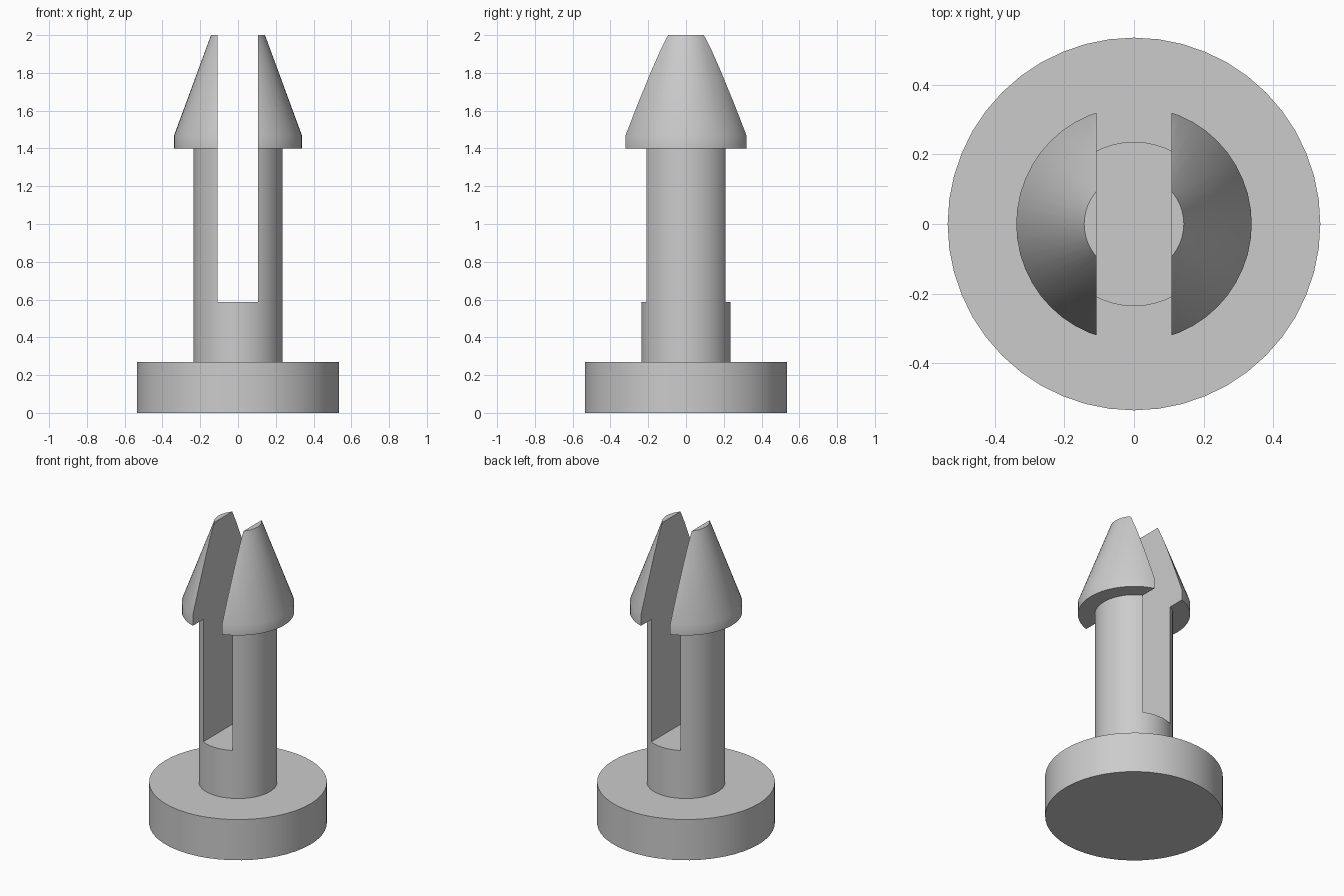
import bpy, bmesh, math

if "Cube" in bpy.data.objects:
    bpy.data.objects.remove(bpy.data.objects["Cube"])

SEGMENTS = 48
grey = bpy.data.materials.new("plain grey")
grey.diffuse_color = (0.6, 0.6, 0.6, 1)
grey.use_nodes = True
grey.node_tree.nodes["Principled BSDF"].inputs["Base Color"].default_value = grey.diffuse_color


def lathe(name, profile):
    """Closed solid of revolution about z from (radius, height) pairs."""
    bm = bmesh.new()
    rings = [[bm.verts.new((r * math.cos(2 * math.pi * i / SEGMENTS),
                            r * math.sin(2 * math.pi * i / SEGMENTS), z))
              for i in range(SEGMENTS)] for r, z in profile]
    for low, high in zip(rings, rings[1:]):
        for i in range(SEGMENTS):
            j = (i + 1) % SEGMENTS
            bm.faces.new((low[i], low[j], high[j], high[i]))
    bm.faces.new(rings[0][::-1])
    bm.faces.new(rings[-1])
    mesh = bpy.data.meshes.new(name)
    bm.to_mesh(mesh)
    bm.free()
    mesh.materials.append(grey)
    obj = bpy.data.objects.new(name, mesh)
    bpy.context.collection.objects.link(obj)
    return obj


# Base disc, stem and barbed conical head in one turned profile
pin = lathe("snap_pin", [(0.535, 0), (0.535, 0.27), (0.236, 0.27),
                         (0.236, 1.4), (0.338, 1.4), (0.338, 1.47),
                         (0.143, 2.0)])

# Slot that splits the stem and head into two prongs
x0, x1, z0, z1 = -0.108, 0.107, 0.588, 2.2
bpy.ops.mesh.primitive_cube_add(size=1, location=((x0 + x1) / 2, 0, (z0 + z1) / 2))
slot = bpy.context.object
slot.name = "slot_cutter"
slot.scale = (x1 - x0, 1.5, z1 - z0)
slot.data.materials.append(grey)
bpy.context.view_layer.update()

cut = pin.modifiers.new("slot", 'BOOLEAN')
cut.operation = 'DIFFERENCE'
cut.solver = 'EXACT'
cut.object = slot

bpy.ops.object.select_all(action='DESELECT')
pin.select_set(True)
bpy.context.view_layer.objects.active = pin
bpy.ops.object.modifier_apply(modifier=cut.name)
bpy.data.objects.remove(slot, do_unlink=True)

# Smooth round walls with crisp edges
bpy.ops.object.shade_smooth_by_angle(angle=math.radians(30))
